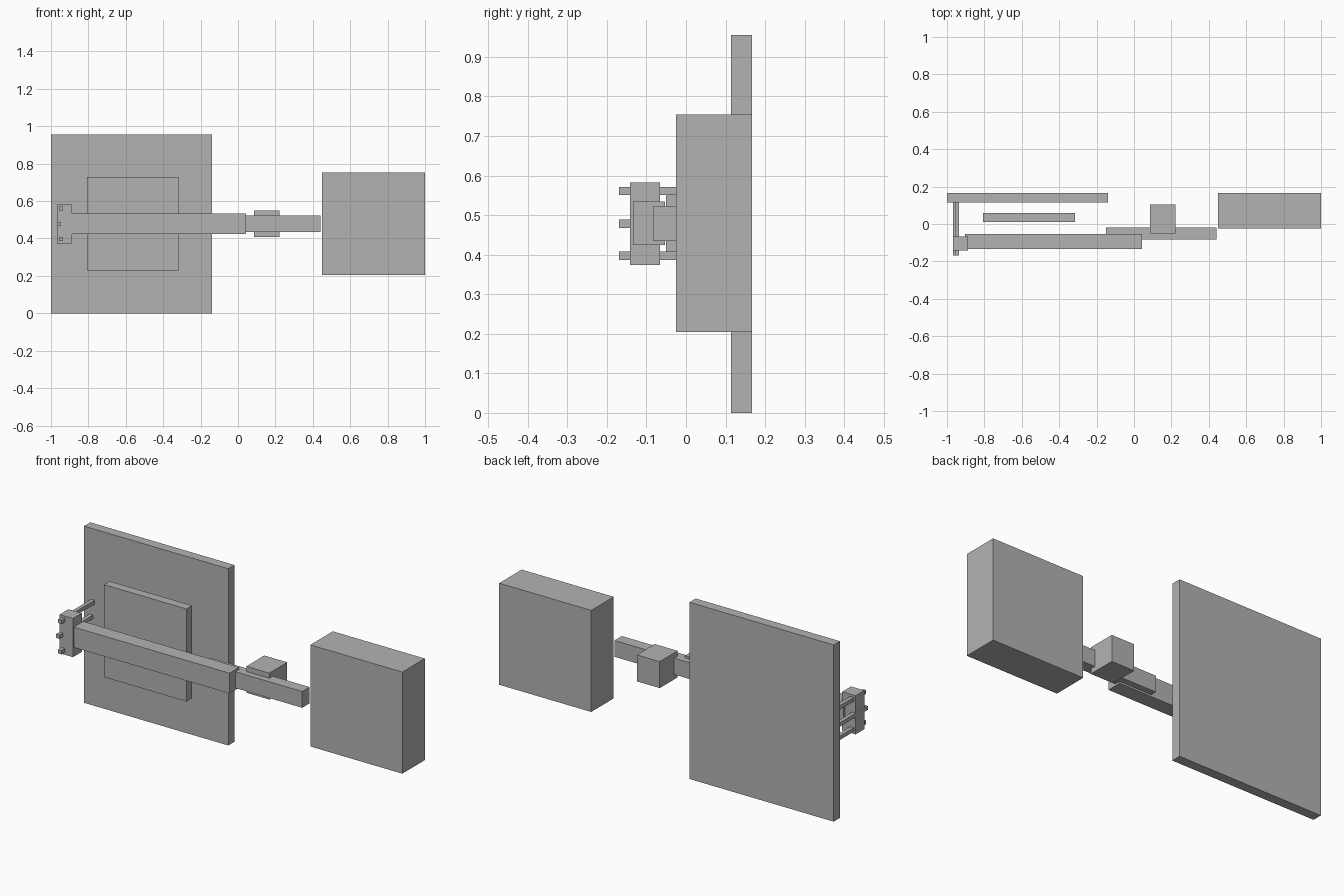
import bpy
from mathutils import Vector

cube = bpy.data.objects.get("Cube")
if cube:
    bpy.data.objects.remove(cube, do_unlink=True)

# Single plain grey for every part
grey = bpy.data.materials.new("plain grey")
grey.use_nodes = True
colour = (0.45, 0.45, 0.45, 1)
grey.diffuse_color = colour
for node in grey.node_tree.nodes:
    if node.type == "BSDF_PRINCIPLED":
        node.inputs["Base Color"].default_value = colour


def box(name, low, high):
    """Box spanning two opposite corners."""
    low, high = Vector(low), Vector(high)
    bpy.ops.mesh.primitive_cube_add(size=1)
    part = bpy.context.object
    part.name = part.data.name = name
    centre, size = (low + high) / 2, high - low
    for vertex in part.data.vertices:
        vertex.co = centre + vertex.co * size
    part.data.materials.append(grey)
    return part


# Large panels and counter block
box("back_plate", (-1, 0.114, 0), (-0.138, 0.167, 0.955))
box("inner_panel", (-0.807, 0.01, 0.23), (-0.315, 0.058, 0.73))
box("end_block", (0.45, -0.025, 0.205), (1, 0.167, 0.754))

# Two-stage arm with its small block
box("main_arm", (-0.904, -0.134, 0.424), (0.043, -0.053, 0.534))
box("extension_arm", (-0.15, -0.083, 0.434), (0.442, -0.02, 0.522))
box("arm_block", (0.085, -0.05, 0.407), (0.222, 0.103, 0.55))

# Bracket held to the back plate by three square pins
box("bracket", (-0.968, -0.141, 0.374), (-0.888, -0.066, 0.583))
pins = {"lower_pin": (-0.947, 0.397), "middle_pin": (-0.958, 0.478), "upper_pin": (-0.947, 0.561)}
half = 0.0105
for name, (x, z) in pins.items():
    box(name, (x - half, -0.169, z - half), (x + half, 0.114, z + half))
